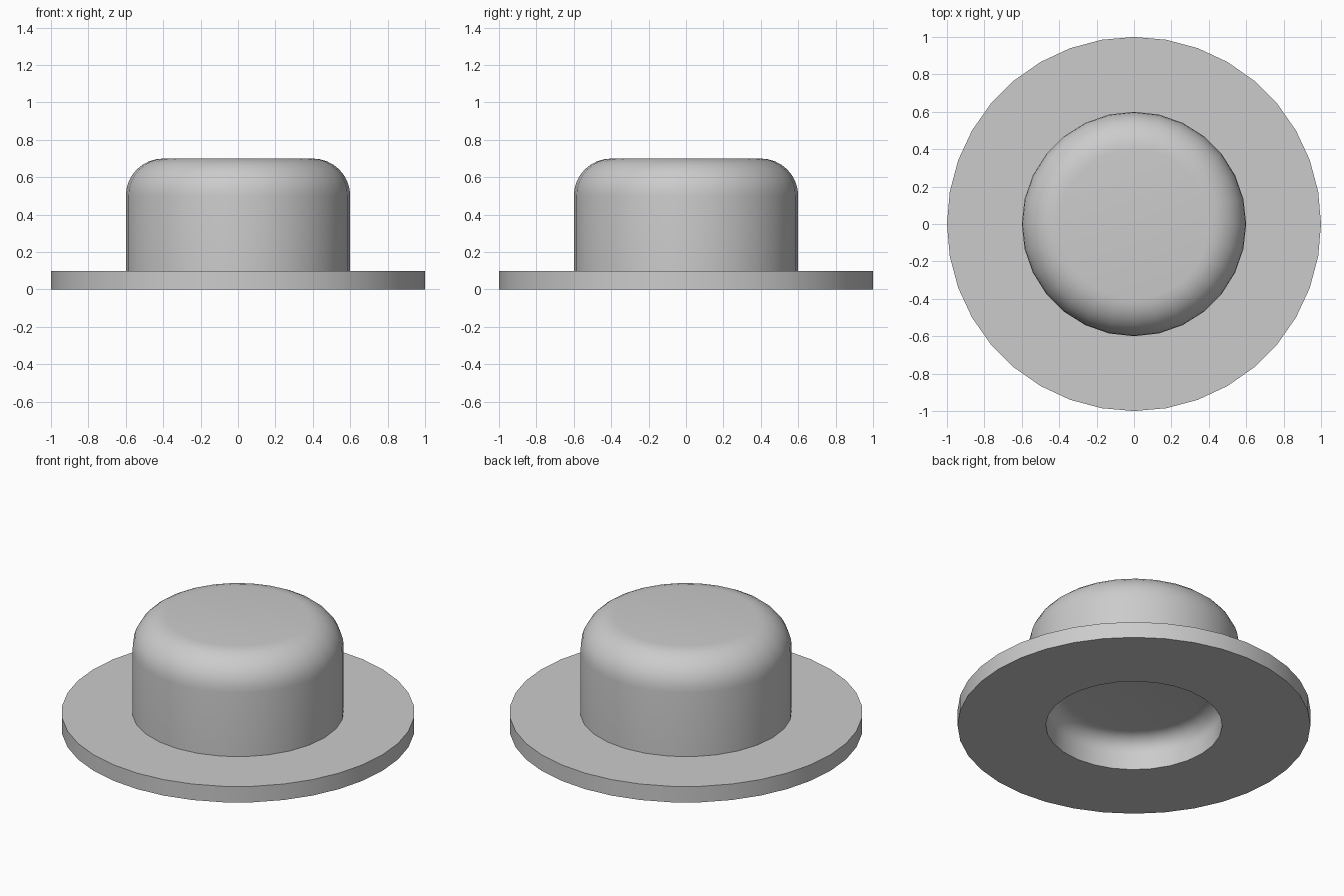
import bpy, bmesh, math

if "Cube" in bpy.data.objects:
    bpy.data.objects.remove(bpy.data.objects["Cube"])


def ring(bm, radius, z, count):
    """Circle of vertices starting on +y."""
    return [bm.verts.new((radius * math.sin(2 * math.pi * i / count),
                          radius * math.cos(2 * math.pi * i / count), z))
            for i in range(count)]


def lathe(bm, profile, count, cap=False):
    """Turn a profile of (radius, z) points; returns its rings."""
    rings = [ring(bm, r, z, count) for r, z in profile]
    for a, b in zip(rings, rings[1:]):
        for i in range(count):
            j = (i + 1) % count
            bm.faces.new((a[i], a[j], b[j], b[i]))
    if cap:
        bm.faces.new(rings[-1])
    return rings


def rounded_wall(radius, z0, z1, fillet, steps):
    """Straight wall that curves inward to a flat end."""
    pts = [(radius, z0)]
    for i in range(steps + 1):
        a = math.pi / 2 * i / steps
        pts.append((radius - fillet + fillet * math.cos(a),
                    z1 - fillet + fillet * math.sin(a)))
    return pts


def annulus(bm, outer, inner):
    """Flat face between two concentric rings."""
    edges = []
    for loop in (outer, inner):
        for a, b in zip(loop, loop[1:] + loop[:1]):
            edges.append(bm.edges.get((a, b)))
    bmesh.ops.triangle_fill(bm, edges=edges, use_beauty=True)


bm = bmesh.new()
# Brim edge, crown and the shallow recess underneath
brim = lathe(bm, [(1.0, 0.0), (1.0, 0.1)], 36)
crown = lathe(bm, rounded_wall(0.6, 0.1, 0.7, 0.2, 8), 28, cap=True)
recess = lathe(bm, rounded_wall(0.5, 0.0, 0.2, 0.1, 6), 28, cap=True)
# Flat top and underside of the brim
annulus(bm, brim[1], crown[0])
annulus(bm, brim[0], recess[0])
bmesh.ops.recalc_face_normals(bm, faces=bm.faces[:])

mesh = bpy.data.meshes.new("brimmed_cap")
bm.to_mesh(mesh)
bm.free()
cap = bpy.data.objects.new("brimmed_cap", mesh)
bpy.context.collection.objects.link(cap)

grey = bpy.data.materials.new("grey")
grey.diffuse_color = (0.6, 0.6, 0.6, 1)
grey.use_nodes = True
grey.node_tree.nodes["Principled BSDF"].inputs["Base Color"].default_value = grey.diffuse_color
mesh.materials.append(grey)

# Smooth curves, sharp rims
bpy.context.view_layer.objects.active = cap
cap.select_set(True)
bpy.ops.object.shade_smooth_by_angle(angle=math.radians(35))
